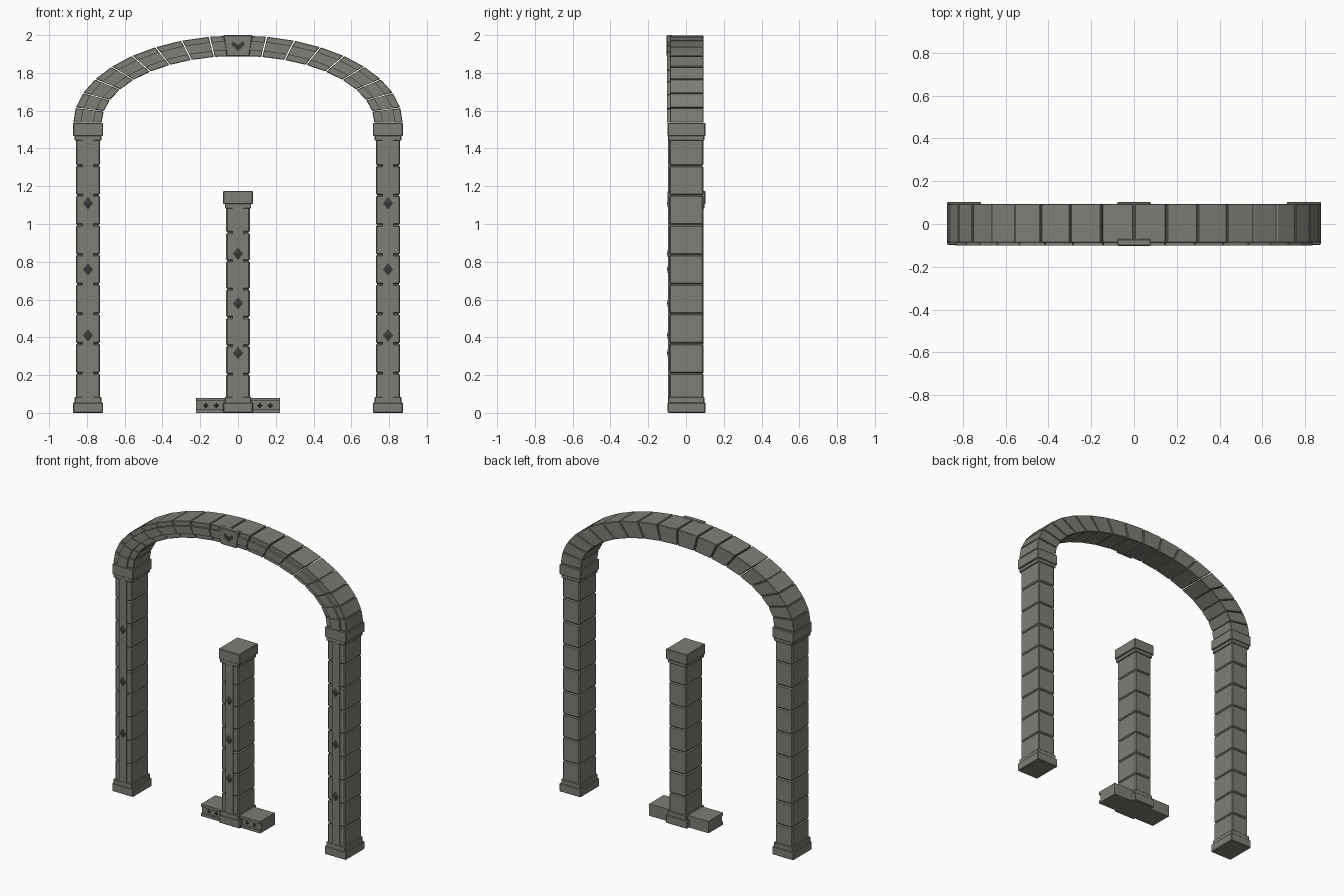
import bpy, bmesh, math

if "Cube" in bpy.data.objects:
    bpy.data.objects.remove(bpy.data.objects["Cube"])


def mat(name, col):
    m = bpy.data.materials.new(name)
    m.diffuse_color = (*col, 1)
    m.use_nodes = True
    m.node_tree.nodes["Principled BSDF"].inputs["Base Color"].default_value = m.diffuse_color
    return m


STONE = mat("grey stone", (0.21, 0.205, 0.18))
DARK = mat("dark inlay", (0.045, 0.045, 0.042))


def finish(name, bm, material, bevel=0.0):
    bmesh.ops.recalc_face_normals(bm, faces=bm.faces)
    me = bpy.data.meshes.new(name)
    bm.to_mesh(me)
    bm.free()
    me.materials.append(material)
    ob = bpy.data.objects.new(name, me)
    bpy.context.collection.objects.link(ob)
    if bevel:
        b = ob.modifiers.new("chamfer", 'BEVEL')
        b.width, b.segments = bevel, 1
    return ob


def add_box(bm, x0, x1, y0, y1, z0, z1):
    r = bmesh.ops.create_cube(bm, size=1)
    for v in r["verts"]:
        v.co = ((x0 + x1) / 2 + v.co.x * (x1 - x0),
                (y0 + y1) / 2 + v.co.y * (y1 - y0),
                (z0 + z1) / 2 + v.co.z * (z1 - z0))


def add_prism(bm, pts, y0, y1):
    # extrude an x/z outline along y
    a = [bm.verts.new((x, y0, z)) for x, z in pts]
    b = [bm.verts.new((x, y1, z)) for x, z in pts]
    bm.faces.new(a)
    bm.faces.new(b[::-1])
    for i in range(len(pts)):
        j = (i + 1) % len(pts)
        bm.faces.new((a[j], a[i], b[i], b[j]))


def add_gem(bm, x, z, w, h, y0, y1):
    # low faceted diamond stud
    ring = [bm.verts.new((x + dx * w / 2, y0, z + dz * h / 2))
            for dx, dz in ((1, 0), (0, 1), (-1, 0), (0, -1))]
    tip = bm.verts.new((x, y1, z))
    bm.faces.new(ring)
    for i in range(4):
        bm.faces.new((ring[i], ring[(i + 1) % 4], tip))


def pillar(name, cx, half, joints, cap_z, gems):
    # stacked shaft blocks
    bm = bmesh.new()
    for z0, z1 in zip(joints, joints[1:]):
        add_box(bm, cx - half, cx + half, -0.087, 0.092, z0 + 0.001, z1 - 0.001)
    finish(name + "_shaft_blocks", bm, STONE, 0.006)
    # core closing the joints, and raised front strip
    bm = bmesh.new()
    add_box(bm, cx - half + 0.006, cx + half - 0.006, -0.08, 0.085, 0.02, cap_z)
    add_box(bm, cx - 0.028, cx + 0.028, -0.094, -0.08, 0.06, cap_z + 0.01)
    finish(name + "_core_and_strip", bm, STONE)
    # stepped base and capital
    bm = bmesh.new()
    w, n = half + 0.016, half + 0.007
    add_box(bm, cx - w, cx + w, -0.097, 0.103, 0, 0.055)
    add_box(bm, cx - n, cx + n, -0.095, 0.097, 0.045, 0.085)
    add_box(bm, cx - n, cx + n, -0.095, 0.097, cap_z, cap_z + 0.035)
    add_box(bm, cx - w, cx + w, -0.097, 0.103, cap_z + 0.023, cap_z + 0.093)
    finish(name + "_base_and_capital", bm, STONE, 0.004)
    # dark diamond studs
    bm = bmesh.new()
    for z in gems:
        add_gem(bm, cx, z, 0.058, 0.072, -0.0935, -0.1)
    finish(name + "_diamonds", bm, DARK)


side_joints = [0.05] + [0.21 + 0.157 * i for i in range(8)] + [1.45]
for side, s in (("left", -1), ("right", 1)):
    pillar(side + "_pillar", s * 0.794, 0.0635, side_joints, 1.442, (0.41, 0.76, 1.11))
mid_joints = [0.05] + [0.205 + 0.15 * i for i in range(6)] + [1.09]
pillar("centre_post", 0, 0.0625, mid_joints, 1.082, (0.317, 0.58, 0.843))

# arch of wedge stones on an elliptical curve
def arch_pt(t, f):
    a, b = 0.722 + 0.15 * f, 0.355 + 0.108 * f
    return (a * math.sin(t), 1.535 + b * math.cos(t))


stones, strips = bmesh.new(), bmesh.new()
step = math.pi / 18
for i in range(18):
    t0 = -math.pi / 2 + i * step + 0.004
    t1 = t0 + step - 0.008
    for bm, f0, f1, y0, y1 in ((stones, 0, 1, -0.086, 0.093),
                               (strips, 0.28, 0.74, -0.1, -0.08)):
        add_prism(bm, [arch_pt(t0, f0), arch_pt(t0, f1),
                       arch_pt(t1, f1), arch_pt(t1, f0)], y0, y1)
finish("arch_stones", stones, STONE, 0.003)
finish("arch_front_strip", strips, STONE)

# keystone plate with dark heart-shaped inlay
bm = bmesh.new()
add_prism(bm, [(-0.06, 1.888), (0.06, 1.888), (0.078, 2.0), (-0.078, 2.0)], -0.102, -0.07)
finish("keystone", bm, STONE, 0.004)
bm = bmesh.new()
add_prism(bm, [(0, 1.914), (0.035, 1.948), (0.035, 1.957), (0.024, 1.967), (0, 1.947),
               (-0.024, 1.967), (-0.035, 1.957), (-0.035, 1.948)], -0.1035, -0.1)
finish("keystone_inlay", bm, DARK)

# foot bar with recessed front and small diamonds
bm = bmesh.new()
add_box(bm, -0.215, 0.215, -0.065, 0.075, 0.005, 0.075)
add_box(bm, -0.222, 0.222, -0.08, 0.076, 0.062, 0.08)
add_box(bm, -0.222, 0.222, -0.08, 0.076, 0, 0.018)
add_box(bm, -0.222, 0.222, -0.065, 0.076, 0.01, 0.07)
finish("foot_bar", bm, STONE)
bm = bmesh.new()
for x in (-0.17, -0.115, 0.115, 0.17):
    add_gem(bm, x, 0.039, 0.034, 0.034, -0.0645, -0.072)
finish("foot_bar_diamonds", bm, DARK)
